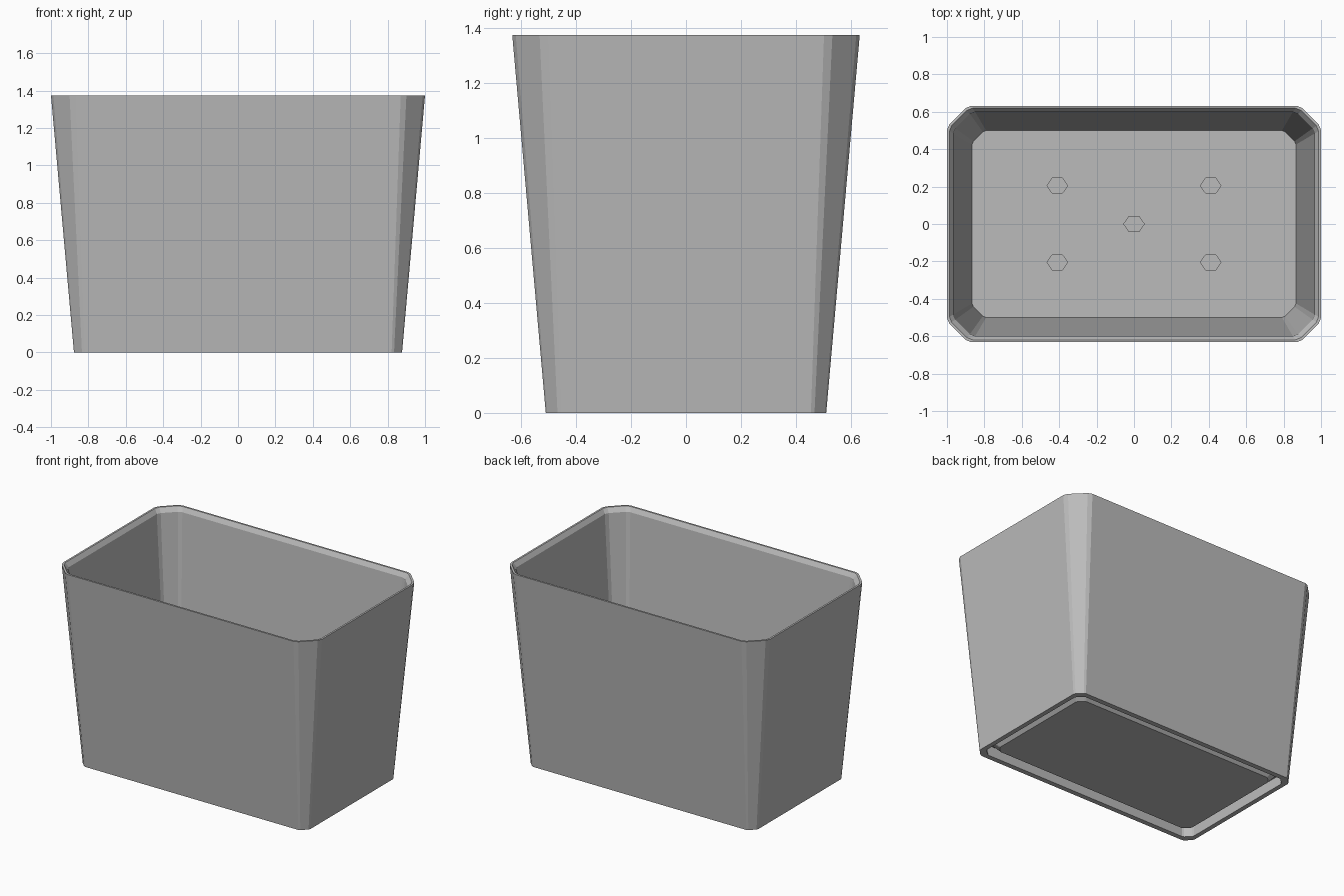
import bpy, bmesh
from math import radians

cube = bpy.data.objects.get("Cube")
if cube:
    bpy.data.objects.remove(cube)

grey = bpy.data.materials.new("warm_grey_plastic")
grey.use_nodes = True
colour = (0.5, 0.5, 0.5, 1)
grey.diffuse_color = colour
grey.node_tree.nodes["Principled BSDF"].inputs["Base Color"].default_value = colour


def chamfered_ring(bm, half_x, half_y, cut, z, soft=0.16):
    """Rectangle with cut corners; each cut end is slightly eased by two points."""
    e = cut * soft
    corner = [(half_x, half_y - cut - e), (half_x - e * 0.7, half_y - cut + e * 0.7),
              (half_x - cut + e * 0.7, half_y - e * 0.7), (half_x - cut - e, half_y)]
    flip = corner[::-1]
    points = (corner + [(-x, y) for x, y in flip]
              + [(-x, -y) for x, y in corner] + [(x, -y) for x, y in flip])
    return [bm.verts.new((x, y, z)) for x, y in points]


def finish(name, bm):
    bmesh.ops.recalc_face_normals(bm, faces=bm.faces)
    mesh = bpy.data.meshes.new(name)
    bm.to_mesh(mesh)
    bm.free()
    mesh.materials.append(grey)
    obj = bpy.data.objects.new(name, mesh)
    bpy.context.collection.objects.link(obj)
    return obj


# Planter body: one closed section, from the underside panel up and over to the floor
# Each entry is half width, half depth, corner cut, height
section = [
    (0.785, 0.415, 0.04, 0.015),   # underside panel
    (0.835, 0.465, 0.045, 0.075),  # sloped panel side
    (0.85, 0.48, 0.045, 0.075),    # groove
    (0.845, 0.475, 0.045, 0),      # foot, inside
    (0.877, 0.51, 0.048, 0),       # foot, outside
    (1.0, 0.632, 0.112, 1.375),    # rim, outside
    (0.987, 0.619, 0.106, 1.375),  # rim, inside
    (0.966, 0.6, 0.1, 1.345),      # sloped lip
    (0.866, 0.5, 0.065, 0.25),     # floor
]
bm = bmesh.new()
rings = [chamfered_ring(bm, *row) for row in section]
for low, high in zip(rings, rings[1:]):
    for i in range(len(low)):
        j = (i + 1) % len(low)
        bm.faces.new((low[i], low[j], high[j], high[i]))
bm.faces.new(rings[0])
bm.faces.new(rings[-1])
planter = finish("planter_body", bm)

# Five six-sided drainage wells in the floor
bm = bmesh.new()
for x, y in [(0, 0)] + [(sx * 0.41, sy * 0.205) for sx in (-1, 1) for sy in (-1, 1)]:
    made = bmesh.ops.create_cone(bm, cap_ends=True, segments=6,
                                 radius1=0.055, radius2=0.055, depth=0.2)
    bmesh.ops.scale(bm, verts=made["verts"], vec=(1, 1, 1))
    xs = [abs(v.co.x) for v in made["verts"]]
    # Points of the hexagon lie along x
    if max(xs) < 0.05:
        for v in made["verts"]:
            v.co.x, v.co.y = v.co.y, -v.co.x
    for v in made["verts"]:
        v.co.y *= 0.84
    bmesh.ops.translate(bm, verts=made["verts"], vec=(x, y, 0.25))
cutter = finish("drainage_cutter", bm)
cutter.hide_render = True
cutter.hide_viewport = True

cut = planter.modifiers.new("drainage_wells", "BOOLEAN")
cut.operation = 'DIFFERENCE'
cut.solver = 'EXACT'
cut.object = cutter

# Flat facets throughout, with the eased corner strips left soft
bpy.context.view_layer.objects.active = planter
planter.select_set(True)
bpy.ops.object.shade_smooth_by_angle(angle=radians(5))
